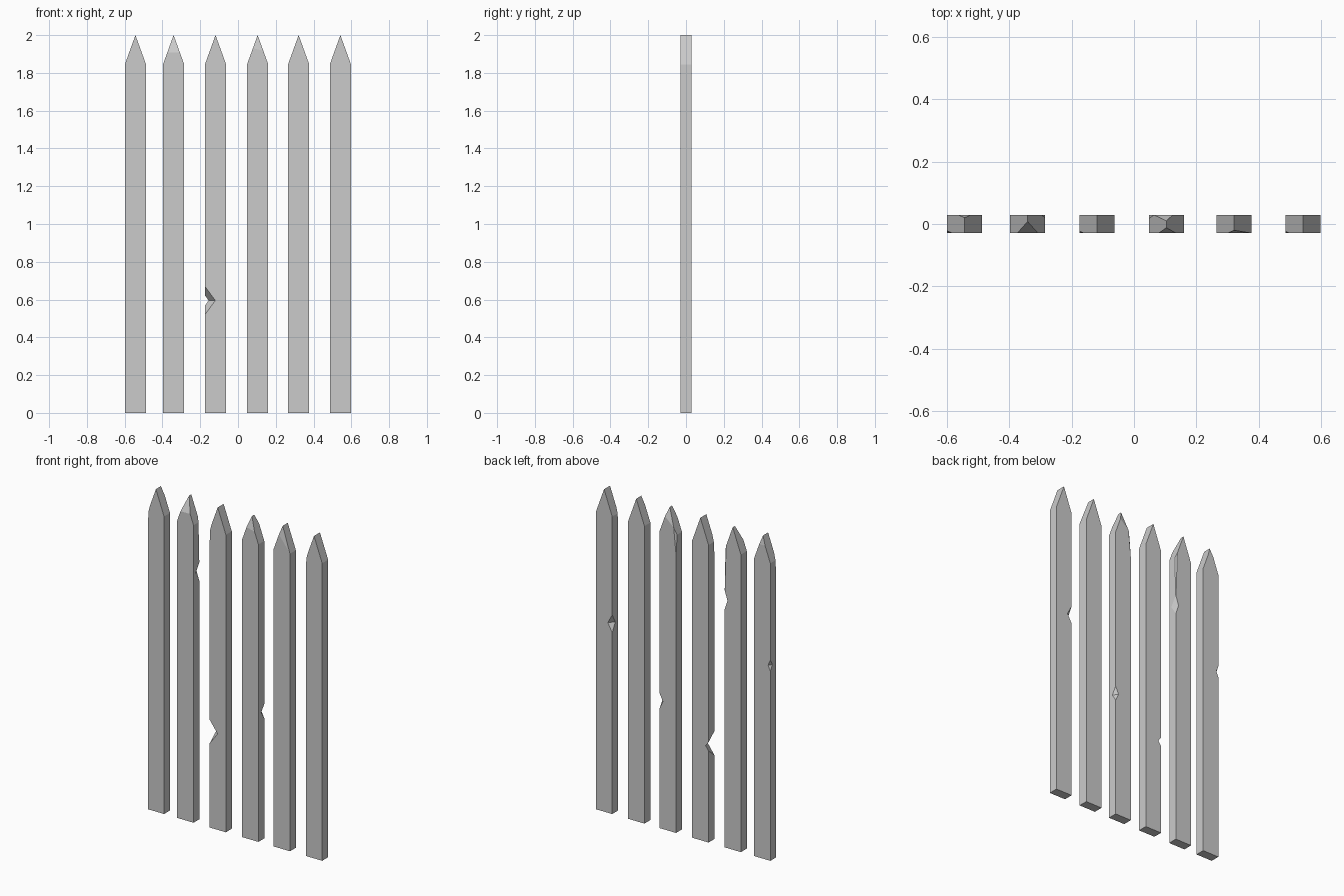
import bpy, bmesh
from mathutils import Vector

if "Cube" in bpy.data.objects:
    bpy.data.objects.remove(bpy.data.objects["Cube"])

H, D, SH, TOP = 0.056, 0.029, 1.845, 2.0   # half width, half depth, shoulder, tip


def slope(x):
    return TOP - abs(x) * (TOP - SH) / H


def tip_cut(side, ridge_y, x0, x1):
    """Plane chipping one end of the ridge; side -1 front, +1 back."""
    return [(0, ridge_y, TOP), (x0, side * D, slope(x0)), (x1, side * D, slope(x1))]


def corner_cut(sx, sy, bite, inset, low):
    """Plane shaving a vertical corner at the shoulder."""
    x = sx * (H - inset)
    return [(sx * H, sy * (D - bite), SH), (x, sy * D, slope(x)), (sx * H, sy * D, low)]


def make_object(name, bm, loc):
    bmesh.ops.recalc_face_normals(bm, faces=bm.faces[:])
    me = bpy.data.meshes.new(name)
    bm.to_mesh(me)
    bm.free()
    ob = bpy.data.objects.new(name, me)
    ob.location = loc
    bpy.context.collection.objects.link(ob)
    return ob


def picket(index, cx, cuts, notch):
    # pointed board
    bm = bmesh.new()
    outline = [(-H, 0), (H, 0), (H, SH), (0, TOP), (-H, SH)]
    face = bm.faces.new([bm.verts.new((x, -D, z)) for x, z in outline])
    ext = bmesh.ops.extrude_face_region(bm, geom=[face])
    moved = [g for g in ext["geom"] if isinstance(g, bmesh.types.BMVert)]
    bmesh.ops.translate(bm, verts=moved, vec=(0, 2 * D, 0))
    bmesh.ops.recalc_face_normals(bm, faces=bm.faces[:])

    # chipped tips and shaved corners
    for pts in cuts:
        a, b, c = map(Vector, pts)
        n = (b - a).cross(c - a).normalized()
        if n.dot(Vector((0, 0, 1)) - a) > 0:
            n = -n
        bmesh.ops.bisect_plane(bm, geom=bm.verts[:] + bm.edges[:] + bm.faces[:],
                               dist=1e-5, plane_co=a, plane_no=n, clear_outer=True)
        rim = [e for e in bm.edges if e.is_boundary]
        if rim:
            bmesh.ops.holes_fill(bm, edges=rim, sides=0)
    ob = make_object(f"picket_{index}", bm, (cx, 0, 0))

    # notch on a long edge, cut with a stretched octahedron
    if notch:
        sx, sy, z, r = notch
        bm = bmesh.new()
        ring = [bm.verts.new(p) for p in
                ((r[0], 0, 0), (0, r[1], 0), (-r[0], 0, 0), (0, -r[1], 0))]
        for s in (-1, 1):
            pole = bm.verts.new((0, 0, s * r[2]))
            for i in range(4):
                bm.faces.new((ring[i], ring[(i + 1) % 4], pole))
        cutter = make_object(f"notch_cutter_{index}", bm, (cx + sx * H, sy * D, z))
        cutter.hide_render = True
        mod = ob.modifiers.new("notch", 'BOOLEAN')
        mod.operation = 'DIFFERENCE'
        mod.solver = 'EXACT'
        mod.object = cutter
        bpy.context.view_layer.objects.active = ob
        bpy.ops.object.modifier_apply(modifier=mod.name)
        bpy.data.objects.remove(cutter)


# centre x, plane cuts, notch (x side, y side, height, radii)
pickets = [
    (-0.543, [tip_cut(1, 0.02, -0.02, 0.02), corner_cut(-1, -1, 0.007, 0.016, 1.72)],
     (-1, 1, 1.21, (0.015, 0.02, 0.035))),
    (-0.341, [tip_cut(-1, 0.008, -0.033, 0.033), corner_cut(1, 1, 0.009, 0.011, 1.55)],
     (1, 1, 1.535, (0.02, 0.04, 0.06))),
    (-0.119, [corner_cut(-1, -1, 0.006, 0.014, 1.75)],
     (-1, -1, 0.595, (0.055, 0.09, 0.075))),
    (0.104, [tip_cut(-1, -0.012, -0.025, 0.03), tip_cut(1, 0.01, -0.04, 0.02),
             corner_cut(-1, 1, 0.011, 0.016, 1.72)],
     (1, 1, 0.79, (0.022, 0.03, 0.045))),
    (0.321, [tip_cut(-1, -0.02, -0.02, 0.054)], None),
    (0.542, [corner_cut(-1, -1, 0.005, 0.012, 1.76)],
     (-1, 1, 1.18, (0.03, 0.03, 0.055))),
]
for i, (cx, cuts, notch) in enumerate(pickets, 1):
    picket(i, cx, cuts, notch)
